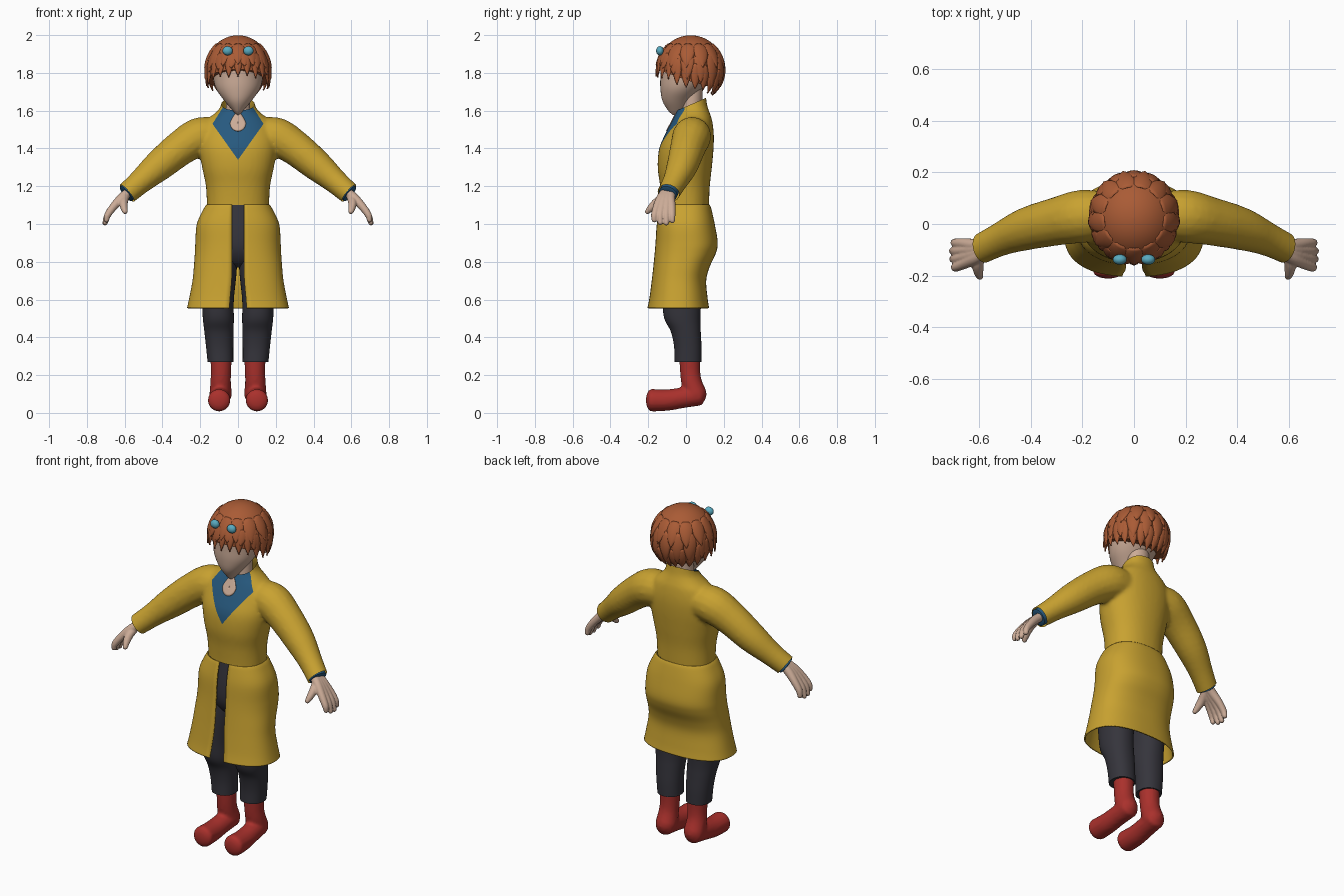
import bpy, bmesh, math, random
from math import sin, cos, pi, radians
from mathutils import Vector, Quaternion
from mathutils.bvhtree import BVHTree

random.seed(4)
if "Cube" in bpy.data.objects:
    bpy.data.objects.remove(bpy.data.objects["Cube"])


def material(name, *rgb):
    m = bpy.data.materials.new(name)
    m.use_nodes = True
    m.diffuse_color = (*rgb, 1)
    m.node_tree.nodes["Principled BSDF"].inputs["Base Color"].default_value = (*rgb, 1)
    return m


MUSTARD = material("mustard cloth", .58, .36, .03)
BLUE = material("blue cloth", .02, .1, .21)
CHARCOAL = material("charcoal cloth", .036, .035, .045)
RED = material("red leather", .4, .03, .025)
SKIN = material("skin", .6, .41, .31)
GINGER = material("ginger hair", .4, .105, .036)
AQUA = material("aqua glass", .1, .4, .52)


def spline(pts, n=5):
    """Smooth curve through tuples of any length."""
    p = [pts[0], *pts, pts[-1]]
    out = []
    for i in range(1, len(p) - 2):
        for k in range(n):
            t = k / n
            out.append([.5 * (2*b + (c-a)*t + (2*a-5*b+4*c-d)*t*t + (3*b-a-3*c+d)*t**3)
                        for a, b, c, d in zip(*p[i-1:i+3])])
    return out + [list(pts[-1])]


def skin_rings(bm, rings, closed=True, caps=True):
    rows = [[bm.verts.new(co) for co in ring] for ring in rings]
    n = len(rows[0])
    for a, b in zip(rows, rows[1:]):
        for j in range(n if closed else n - 1):
            k = (j + 1) % n
            bm.faces.new((a[j], a[k], b[k], b[j]))
    if caps:
        bm.faces.new(rows[0][::-1])
        bm.faces.new(rows[-1])


def oval(z, hw, yf, yb, cx=0, e=2.2, n=40):
    def power(v):
        return math.copysign(abs(v) ** (2 / e), v)
    return [(cx + hw * power(cos(2*pi*i/n)),
             (yf + yb) / 2 + (yb - yf) / 2 * power(sin(2*pi*i/n)), z) for i in range(n)]


def loft(bm, sections, e=2.2, side=1):
    skin_rings(bm, [oval(s[0], s[1], s[2], s[3], side * s[4] if len(s) > 4 else 0, e)
                    for s in spline(sections)])


def tube(bm, pts, side=1, cap=1.0, n=16):
    """Round limb through (x, y, z, radius) points with domed ends."""
    path = [(Vector((side * x, y, z)), r) for x, y, z, r in spline(pts)]
    stations = []
    for i, (p, r) in enumerate(path):
        d = (path[min(i+1, len(path)-1)][0] - path[max(i-1, 0)][0]).normalized()
        stations.append((p, r, d))

    def dome(st, sign):
        p, r, d = st
        return [(p + d * sign * cap * r * sin(a), r * cos(a), d) for a in (.4, .8, 1.15, 1.45)]
    stations = dome(stations[0], -1)[::-1] + stations + dome(stations[-1], 1)
    rings, q, last = [], Quaternion(), Vector((0, 0, 1))
    for p, r, d in stations:
        q = last.rotation_difference(d) @ q
        last = d
        rings.append([p + q @ Vector((r*cos(2*pi*i/n), r*sin(2*pi*i/n), 0)) for i in range(n)])
    skin_rings(bm, rings)


def fuse(bm, voxel, rounds):
    """Merge overlapping volumes into one soft surface."""
    bmesh.ops.recalc_face_normals(bm, faces=bm.faces)
    me = bpy.data.meshes.new("fuse")
    bm.to_mesh(me)
    ob = bpy.data.objects.new("fuse", me)
    bpy.context.collection.objects.link(ob)
    rm = ob.modifiers.new("remesh", 'REMESH')
    rm.mode, rm.voxel_size = 'VOXEL', voxel
    sm = ob.modifiers.new("smooth", 'SMOOTH')
    sm.factor, sm.iterations = .5, rounds
    dg = bpy.context.evaluated_depsgraph_get()
    result = bpy.data.meshes.new_from_object(ob.evaluated_get(dg))
    bm.clear()
    bm.from_mesh(result)
    bpy.data.objects.remove(ob)
    bpy.data.meshes.remove(result)
    bpy.data.meshes.remove(me)


def finish(bm, name, *mats, normals=True, thick=0):
    if normals:
        bmesh.ops.recalc_face_normals(bm, faces=bm.faces)
    for f in bm.faces:
        f.smooth = True
    for e in bm.edges:
        e.smooth = len(e.link_faces) != 2 or e.calc_face_angle(0) < .9
    me = bpy.data.meshes.new(name)
    bm.to_mesh(me)
    bm.free()
    for m in mats:
        me.materials.append(m)
    ob = bpy.data.objects.new(name, me)
    bpy.context.collection.objects.link(ob)
    if thick:
        ob.modifiers.new("thickness", 'SOLIDIFY').thickness = thick
    return ob


def cut(bm, co, no, clear=False):
    bmesh.ops.bisect_plane(bm, geom=bm.verts[:] + bm.edges[:] + bm.faces[:],
                           plane_co=co, plane_no=no, clear_outer=clear)


# Coat body with sleeves
coat = bmesh.new()
loft(coat, [(1.04, .165, -.13, .12), (1.1, .165, -.13, .122), (1.2, .17, -.137, .126),
            (1.3, .19, -.15, .137), (1.4, .206, -.142, .146), (1.48, .2, -.108, .147),
            (1.55, .165, -.072, .138), (1.59, .118, -.052, .125), (1.63, .09, -.036, .112),
            (1.72, .082, -.03, .1)])
for s in (-1, 1):
    tube(coat, [(.1, .035, 1.468, .09), (.2, .03, 1.462, .103), (.3, .01, 1.405, .094),
                (.42, -.02, 1.308, .083), (.53, -.065, 1.213, .064), (.66, -.13, 1.1, .056)], s)
fuse(coat, .011, 5)
cut(coat, (0, 0, 1.1), (0, 0, -1), True)
cut(coat, (0, -.05, 1.6), (0, -.065, .15), True)
edges = []
for s in (-1, 1):
    cut(coat, (s * .588, -.09, 1.163), (s * .75, -.22, -.62), True)
    edges += [(Vector((0, 0, 1.34)), Vector((s * .19, 0, -.135))),
              (Vector((s * .135, 0, 1.53)), Vector((s * .08, 0, .05)))]
for co, no in edges:
    cut(coat, co, no)
for f in coat.faces:
    c = f.calc_center_median()
    f.material_index = int(c.y < .02 and all((c - co).dot(no) < 0 for co, no in edges))
surface = BVHTree.FromBMesh(coat)
finish(coat, "coat_body", MUSTARD, BLUE, normals=False)

# Keyhole below the throat, laid on the shirt
keyhole = bmesh.new()
rings = []
for k in (1, .75, .5, .25, .02):
    ring = []
    for i in range(32):
        a = 2 * pi * i / 32
        x = .042 * k * cos(a) * (1 - .45 * max(0, sin(a)))
        z = 1.535 + k * sin(a) * (.06 if sin(a) > 0 else .043)
        hit = surface.ray_cast(Vector((x, -1, z)), Vector((0, 1, 0)))[0]
        ring.append((x, (hit.y if hit else -.05) - .004, z))
    rings.append(ring)
skin_rings(keyhole, rings, caps=False)
finish(keyhole, "keyhole", SKIN, thick=.004)

# Coat skirt, open at the front
skirt = bmesh.new()
rings = []
for z, hw, yf, yb, gap in spline([
        (1.103, .166, -.133, .125, .032), (1.08, .182, -.14, .134, .032),
        (1.0, .218, -.155, .152, .032), (.9, .226, -.162, .168, .032),
        (.84, .229, -.167, .156, .032), (.77, .234, -.174, .124, .032),
        (.7, .241, -.182, .107, .034), (.61, .258, -.194, .114, .042),
        (.555, .27, -.205, .122, .046)]):
    e = 2 / 2.4
    start = math.asin((gap / hw) ** (1 / e))
    row = []
    for i in range(65):
        a = start + (2 * pi - 2 * start) * i / 64
        sx, sy = sin(a), -cos(a)
        row.append((hw * math.copysign(abs(sx) ** e, sx),
                    (yf + yb) / 2 + (yb - yf) / 2 * math.copysign(abs(sy) ** e, sy), z))
    rings.append(row)
skin_rings(skirt, rings, closed=False, caps=False)
finish(skirt, "coat_skirt", MUSTARD, thick=.008)

# Trousers
hips = bmesh.new()
loft(hips, [(.77, .04, -.05, .04), (.8, .12, -.1, .08), (.87, .19, -.135, .12),
            (.97, .185, -.138, .12), (1.1, .15, -.122, .108)])
finish(hips, "trouser_hips", CHARCOAL)
for s, tag in ((-1, "right"), (1, "left")):
    leg = bmesh.new()
    loft(leg, [(.27, .068, -.06, .082, .093), (.35, .072, -.063, .082, .097),
               (.43, .077, -.08, .078, .101), (.5, .082, -.115, .076, .104),
               (.6, .085, -.126, .082, .107), (.77, .1, -.135, .1, .106),
               (.92, .09, -.125, .1, .1)], side=s)
    finish(leg, tag + "_trouser_leg", CHARCOAL)

    # Boots
    boot = bmesh.new()
    tube(boot, [(.1, -.185, .067, .06), (.1, -.1, .068, .057), (.097, -.02, .08, .055),
                (.092, .07, .094, .056)], s, cap=.45)
    tube(boot, [(.092, .05, .1, .06), (.092, .03, .16, .055), (.09, .022, .22, .054),
                (.09, .02, .32, .058)], s)
    fuse(boot, .009, 4)
    finish(boot, tag + "_boot", RED)

    # Shirt cuffs and hands
    cuff = bmesh.new()
    tube(cuff, [(.54, -.074, 1.203, .048), (.592, -.095, 1.16, .05)], s, cap=.1)
    finish(cuff, tag + "_shirt_cuff", BLUE)
    hand = bmesh.new()
    for i in range(4):
        reach = (.0, .012, .01, -.004)[i]
        tube(hand, [(.575, -.078 - .01 * i, 1.172, .024),
                    (.618, -.082 - .017 * i, 1.135, .025),
                    (.66, -.076 - .026 * i, 1.09, .021),
                    (.69, -.074 - .031 * i, 1.048, .018),
                    (.698 + reach / 2, -.072 - .032 * i, 1.018 - reach, .014)], s)
    tube(hand, [(.596, -.115, 1.145, .022), (.606, -.155, 1.115, .023),
                (.603, -.186, 1.085, .019), (.598, -.203, 1.066, .014)], s)
    fuse(hand, .0045, 2)
    finish(hand, tag + "_hand", SKIN)

# Head and neck
head = bmesh.new()
loft(head, [(1.578, .006, -.07, -.045), (1.6, .028, -.094, -.01), (1.65, .07, -.124, .025),
            (1.71, .113, -.135, .08), (1.77, .131, -.136, .13), (1.85, .135, -.13, .16),
            (1.93, .1, -.08, .13)], e=2)
loft(head, [(1.52, .075, -.035, .09), (1.6, .064, -.025, .085), (1.74, .062, -.02, .09)], e=2)
finish(head, "head", SKIN)


# Hair: a cap with overlapping pointed locks
def hair_point(phi, deg, scale=1):
    th = radians(deg)
    r = sin(th)
    if deg > 90:
        r = 1 + (r - 1) * (.5 + .5 * sin(phi))
    return Vector((.171 * r * cos(phi) * scale, .025 + .177 * r * sin(phi) * scale,
                   1.82 + .179 * cos(th) * (scale if deg < 90 else 1)))


def hem(phi):
    s = sin(phi)
    return 125 + (21 if s < 0 else 15) * s


cap = bmesh.new()
skin_rings(cap, [[hair_point(2*pi*j/48, .5 + (hem(2*pi*j/48) - 14) * i / 20)
                  for j in range(48)] for i in range(21)])
finish(cap, "hair_cap", GINGER)


def lock(bm, phi, top, tip, width):
    rows = []
    for i in range(10):
        t = i / 9
        deg = top + (tip - top) * t
        w = width * min(1, t * 4 + .25) ** .5 * (1.01 - t ** 2.4) / max(.5, sin(radians(deg)))
        rows.append([hair_point(phi + w * u, deg, .975 + .05 * t + .05 * (1 - u * u) * (1 - .4 * t))
                     for u in (-1, -.67, -.33, 0, .33, .67, 1)])
    skin_rings(bm, rows, closed=False, caps=False)


locks = bmesh.new()
for count, width, shift in ((13, .27, 0), (15, .25, .5), (22, .165, 0)):
    for i in range(count):
        phi = 2 * pi * (i + shift) / count - pi / 2
        end = hem(phi) + random.uniform(-4, 2)
        if count == 13:
            lock(locks, phi, 42, min(88, end - 18), width)
        elif count == 15:
            lock(locks, phi, 62, end - 16, width)
        else:
            lock(locks, phi, end - 46, end, width)
finish(locks, "hair_locks", GINGER, thick=.006)

# Goggle lenses resting on the hair
for s, tag in ((-1, "right"), (1, "left")):
    lens = bmesh.new()
    bmesh.ops.create_uvsphere(lens, u_segments=20, v_segments=12, radius=.027)
    for v in lens.verts:
        v.co = Vector((v.co.x + s * .055, v.co.y * .75 - .138, v.co.z * .9 + 1.917))
    finish(lens, tag + "_lens", AQUA)
